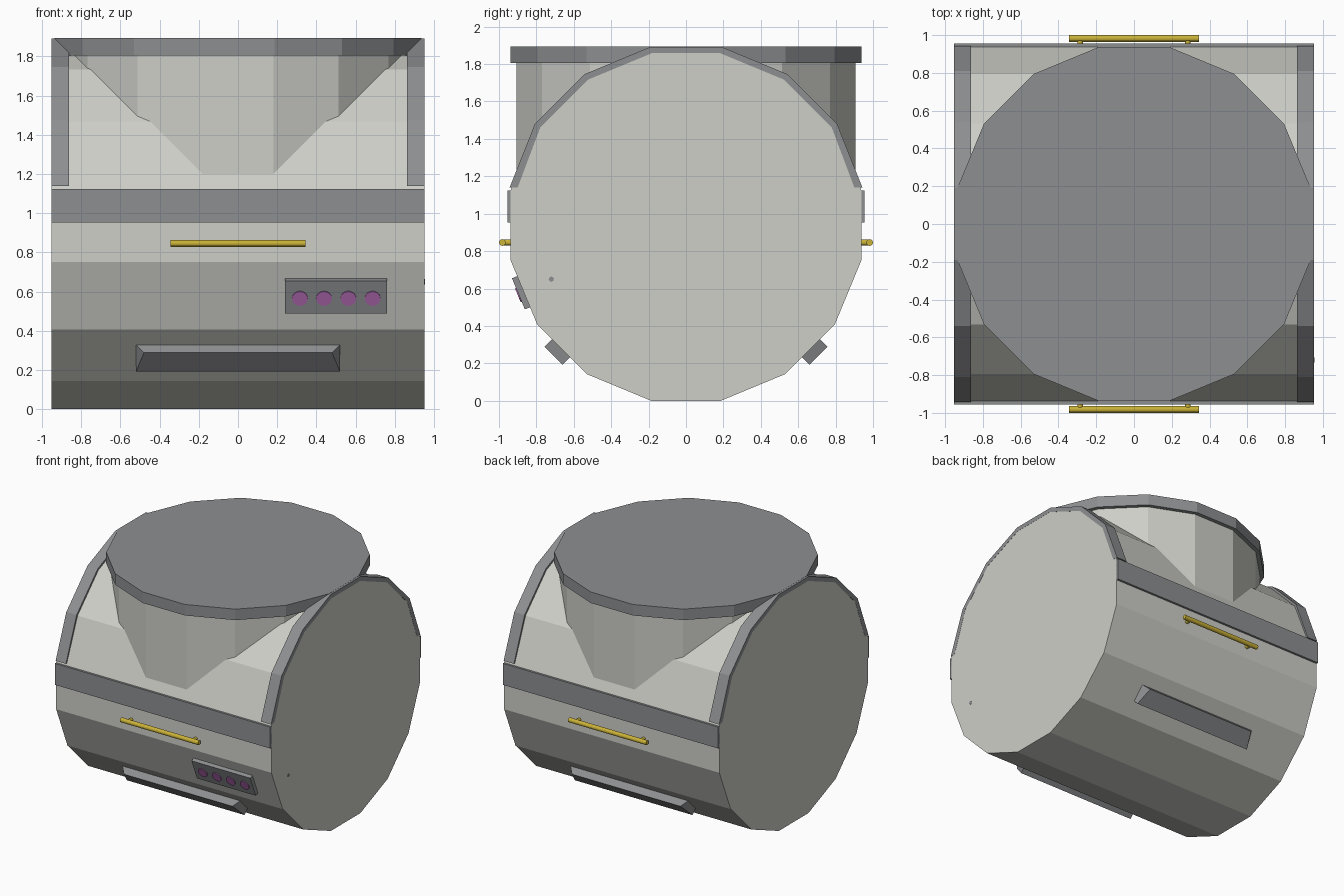
import bpy, bmesh, math
from mathutils import Vector, Matrix

if "Cube" in bpy.data.objects:
    bpy.data.objects.remove(bpy.data.objects["Cube"])

CZ = 0.938           # axis height of the drum
HALF = 0.952         # half width of the drum
TAN = math.tan(math.pi / 16)


def mat(name, rgb):
    m = bpy.data.materials.new(name)
    m.diffuse_color = (*rgb, 1)
    m.use_nodes = True
    m.node_tree.nodes["Principled BSDF"].inputs["Base Color"].default_value = m.diffuse_color
    return m


LIGHT = mat("light_grey", (0.62, 0.62, 0.58))
GREY = mat("mid_grey", (0.27, 0.275, 0.285))
GOLD = mat("gold", (0.60, 0.45, 0.04))
PURPLE = mat("purple", (0.45, 0.15, 0.45))


def finish(name, bm, material):
    bmesh.ops.recalc_face_normals(bm, faces=bm.faces)
    me = bpy.data.meshes.new(name)
    bm.to_mesh(me)
    bm.free()
    me.materials.append(material)
    ob = bpy.data.objects.new(name, me)
    bpy.context.collection.objects.link(ob)
    return ob


def prism(name, points, offset, material):
    """Extrude a closed planar outline by an offset vector."""
    bm = bmesh.new()
    face = bm.faces.new([bm.verts.new(p) for p in points])
    out = bmesh.ops.extrude_face_region(bm, geom=[face])
    verts = [v for v in out["geom"] if isinstance(v, bmesh.types.BMVert)]
    bmesh.ops.translate(bm, verts=verts, vec=offset)
    return finish(name, bm, material)


def ring(apothem, n=16):
    """Polygon with flat sides facing the axes."""
    r = apothem / math.cos(math.pi / n)
    return [(r * math.cos((k + .5) * 2 * math.pi / n),
             r * math.sin((k + .5) * 2 * math.pi / n)) for k in range(n)]


def box(name, size, matrix, material, taper=0.0):
    """Box resting on local z = 0; taper shortens its outer upper edge in x."""
    bm = bmesh.new()
    bmesh.ops.create_cube(bm, size=1)
    for v in bm.verts:
        v.co = Vector((v.co.x * size[0], v.co.y * size[1], (v.co.z + .5) * size[2]))
        if v.co.z > 0 and v.co.y > 0:
            v.co.x -= math.copysign(taper, v.co.x)
    bm.transform(matrix)
    return finish(name, bm, material)


def rod(name, a, b, radius, material, segments=12):
    a, b = Vector(a), Vector(b)
    d = b - a
    bm = bmesh.new()
    bmesh.ops.create_cone(bm, cap_ends=True, segments=segments,
                          radius1=radius, radius2=radius, depth=d.length)
    bm.transform(Matrix.Translation((a + b) / 2) @ d.to_track_quat('Z', 'Y').to_matrix().to_4x4())
    return finish(name, bm, material)


def facet(side, degrees, x, z):
    """Frame on a lower drum facet: local z points out, local y up the facet."""
    t = math.radians(degrees)
    n = Vector((0, side * math.cos(t), -math.sin(t)))
    up = Vector((0, side * math.sin(t), math.cos(t)))
    o = Vector((0, 0, CZ)) + n * CZ
    o += up * ((z - o.z) / up.z)
    o.x = x
    xa = up.cross(n)
    return Matrix(((xa.x, up.x, n.x, o.x), (xa.y, up.y, n.y, o.y),
                   (xa.z, up.z, n.z, o.z), (0, 0, 0, 1)))


# Horizontal drum and upright drum crossing it
prism("drum", [(-HALF, y, z + CZ) for y, z in ring(CZ)], (2 * HALF, 0, 0), LIGHT)
prism("upright_drum", [(x, y, 1.1) for x, y in ring(0.907)], (0, 0, 0.72), LIGHT)
prism("lid", [(x, y, 1.805) for x, y in ring(0.937)], (0, 0, 0.088), GREY)

# Raised end rims over the upper half
outer = [p for p in ring(0.954) if p[1] > 0.25]
inner = [p for p in ring(0.92) if p[1] > 0.25]
arc = [(0.943, 0.202)] + outer + [(-0.943, 0.202), (-0.90, 0.202)] + inner[::-1] + [(0.90, 0.202)]
for sx, label in ((-1, "left"), (1, "right")):
    prism("end_rim_" + label, [(sx * 0.862, y, z + CZ) for y, z in arc],
          (sx * (HALF + 0.001 - 0.862), 0, 0), GREY)

for side, label in ((-1, "front"), (1, "back")):
    # Belt strip along the middle
    y0, y1 = side * 0.93, side * 0.955
    prism("belt_" + label, [(-HALF, y0, 0.953), (-HALF, y1, 0.953),
                            (-HALF, y1, 1.124), (-HALF, y0, 1.124)], (2 * HALF, 0, 0), GREY)
    # Handle bar with two posts
    rod("handle_" + label, (-0.345, side * 0.982, 0.846), (0.345, side * 0.982, 0.846), 0.018, GOLD)
    for x in (-0.285, 0.285):
        rod("handle_post_" + label, (x, side * 0.93, 0.846), (x, side * 0.98, 0.846), 0.015, GOLD)
    # Foot bar on the lower slope
    box("foot_bar_" + label, (1.04, 0.135, 0.056), facet(side, 45, 0, 0.28), GREY, 0.04)

# Control panel with four buttons on the front
frame = facet(-1, 22.5, 0.5, 0.583)
box("control_panel", (0.52, 0.18, 0.03), frame, GREY)
inv = 1 if frame.col[0].x > 0 else -1
for x in (-0.184, -0.061, 0.063, 0.187):
    c = Vector((x * inv, -0.006, 0))
    rod("button", frame @ (c + Vector((0, 0, 0.01))), frame @ (c + Vector((0, 0, 0.036))),
        0.04, PURPLE, 16)

# Small stud on the right end
rod("end_stud", (0.94, -0.72, 0.65), (0.955, -0.72, 0.65), 0.014, GREY, 8)
